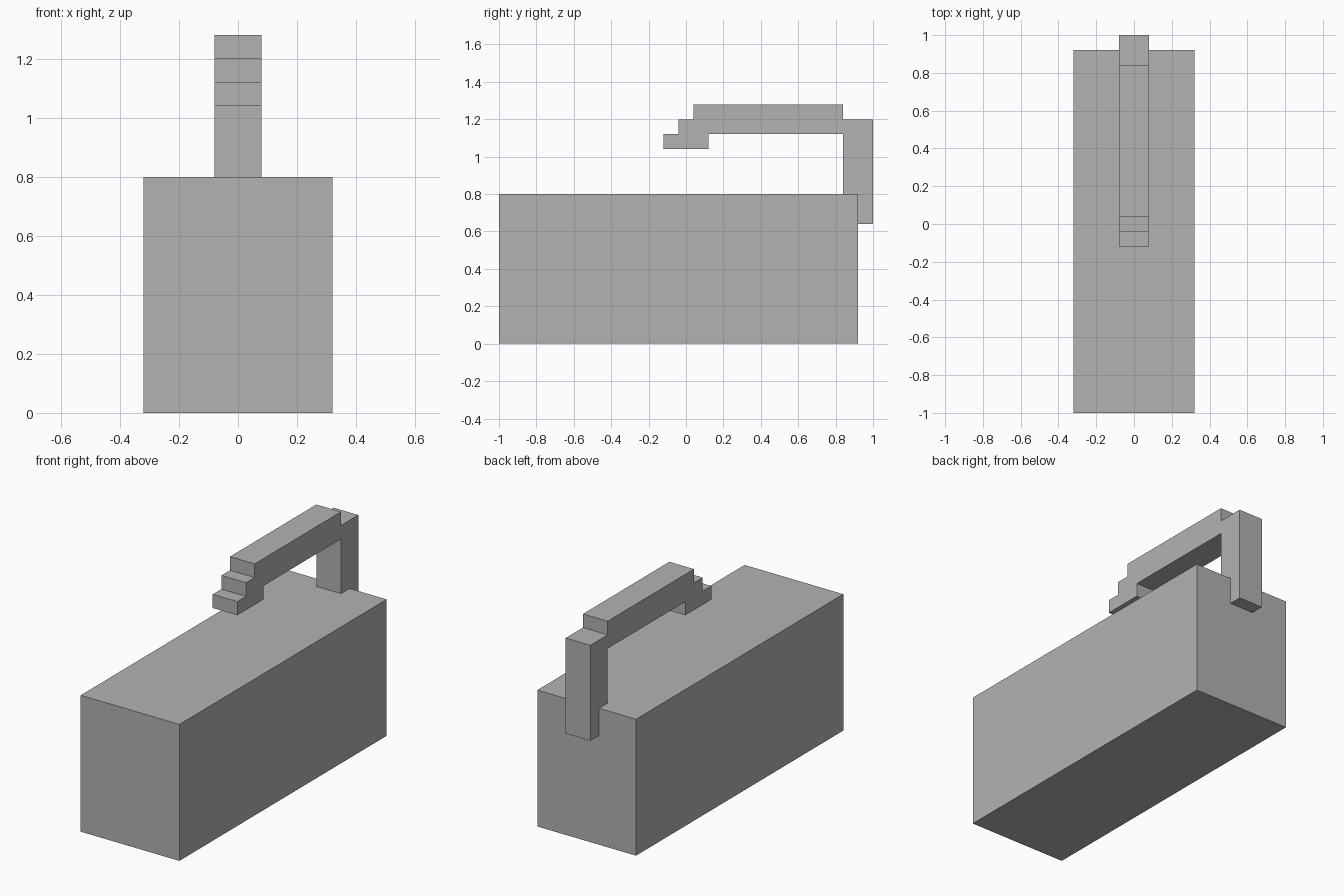
import bpy
import bmesh

cube = bpy.data.objects.get("Cube")
if cube:
    bpy.data.objects.remove(cube, do_unlink=True)

grey = bpy.data.materials.new("plain grey")
grey.use_nodes = True
colour = (0.448, 0.448, 0.448, 1)
grey.diffuse_color = colour
grey.node_tree.nodes["Principled BSDF"].inputs["Base Color"].default_value = colour


def extrude_profile(name, profile, half_width):
    """Extrude a (y, z) side profile evenly about x = 0."""
    bm = bmesh.new()
    face = bm.faces.new([bm.verts.new((-half_width, y, z)) for y, z in profile])
    side = bmesh.ops.extrude_face_region(bm, geom=[face])["geom"]
    moved = [v for v in side if isinstance(v, bmesh.types.BMVert)]
    bmesh.ops.translate(bm, verts=moved, vec=(2 * half_width, 0, 0))
    bmesh.ops.recalc_face_normals(bm, faces=bm.faces)
    mesh = bpy.data.meshes.new(name)
    bm.to_mesh(mesh)
    bm.free()
    mesh.materials.append(grey)
    obj = bpy.data.objects.new(name, mesh)
    bpy.context.collection.objects.link(obj)
    return obj


# Solid rectangular body
extrude_profile("body", [(-1, 0), (0.92, 0), (0.92, 0.8), (-1, 0.8)], 0.32)

# Rear post, long bar and stepped front tip of the handle
extrude_profile("handle", [
    (0.84, 0.64), (1, 0.64), (1, 1.2), (0.84, 1.2),
    (0.84, 1.28), (0.04, 1.28), (0.04, 1.2), (-0.04, 1.2),
    (-0.04, 1.12), (-0.12, 1.12), (-0.12, 1.04), (0.12, 1.04),
    (0.12, 1.12), (0.84, 1.12),
], 0.08)
